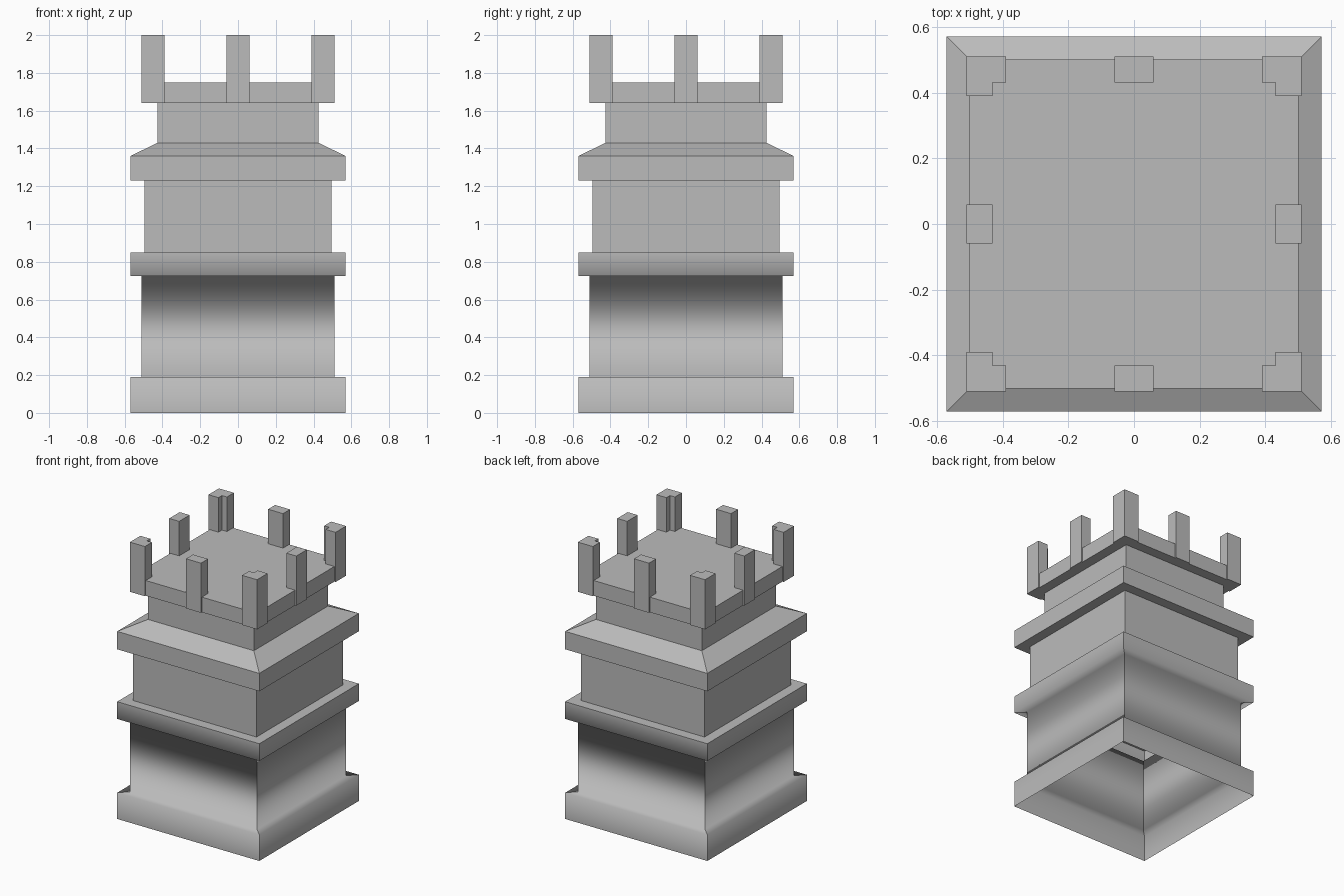
import bpy
import bmesh

cube = bpy.data.objects.get("Cube")
if cube:
    bpy.data.objects.remove(cube, do_unlink=True)

stone = bpy.data.materials.new("grey_stone")
stone.use_nodes = True
grey = (0.5, 0.5, 0.5, 1)
stone.diffuse_color = grey
stone.node_tree.nodes["Principled BSDF"].inputs["Base Color"].default_value = grey


def add_object(name, bm):
    mesh = bpy.data.meshes.new(name)
    bm.to_mesh(mesh)
    bm.free()
    mesh.materials.append(stone)
    obj = bpy.data.objects.new(name, mesh)
    bpy.context.collection.objects.link(obj)
    return obj


def square_shell(name, profile, soft_heights=()):
    """Sweep a (half width, height) profile around a square, capping the top."""
    bm = bmesh.new()
    rings = [[bm.verts.new((sx * r, sy * r, z))
              for sx, sy in ((-1, -1), (1, -1), (1, 1), (-1, 1))]
             for r, z in profile]
    for low, high in zip(rings, rings[1:]):
        for i in range(4):
            j = (i + 1) % 4
            bm.faces.new((low[i], low[j], high[j], high[i]))
    bm.faces.new(rings[-1])
    # Only the mouldings at the soft heights blend along the profile
    for ring, (r, z) in zip(rings, profile):
        for i in range(4):
            edge = bm.edges.get((ring[i], ring[(i + 1) % 4]))
            edge.smooth = z in soft_heights
    for low, high in zip(rings, rings[1:]):
        for a, b in zip(low, high):
            bm.edges.get((a, b)).smooth = False
    for face in bm.faces:
        face.smooth = bool(soft_heights)
    return add_object(name, bm)


def prism(name, outline, bottom, top):
    """Extrude a flat outline into an upright block."""
    bm = bmesh.new()
    base = bm.faces.new([bm.verts.new((x, y, bottom)) for x, y in outline])
    extruded = bmesh.ops.extrude_face_region(bm, geom=[base])["geom"]
    for item in extruded:
        if isinstance(item, bmesh.types.BMVert):
            item.co.z = top
    bmesh.ops.recalc_face_normals(bm, faces=bm.faces)
    return add_object(name, bm)


# Hollow tower, open underneath, with plinth, two bands and parapet slab
FOOT, BAND = 0.19, 0.725
square_shell("tower_body", [
    (0.57, 0), (0.57, FOOT), (0.51, FOOT), (0.51, BAND), (0.57, BAND),
    (0.57, 0.85), (0.495, 0.85), (0.495, 1.23), (0.57, 1.23),
    (0.57, 1.36), (0.425, 1.43), (0.425, 1.64), (0.5, 1.64), (0.5, 1.75),
], soft_heights=(FOOT, BAND))

# Battlements: L-shaped corners and a post in the middle of each side
OUT, IN, ARM, HALF = 0.51, 0.43, 0.39, 0.06
corner = [(OUT, OUT), (ARM, OUT), (ARM, IN), (IN, IN), (IN, ARM), (OUT, ARM)]
post = [(-HALF, IN), (HALF, IN), (HALF, OUT), (-HALF, OUT)]
for side in ("back", "left", "front", "right"):
    prism(f"{side}_post", post, 1.64, 2)
    prism(f"{side}_corner", corner, 1.64, 2)
    # Quarter turn for the next side
    corner = [(y, -x) for x, y in corner]
    post = [(y, -x) for x, y in post]
